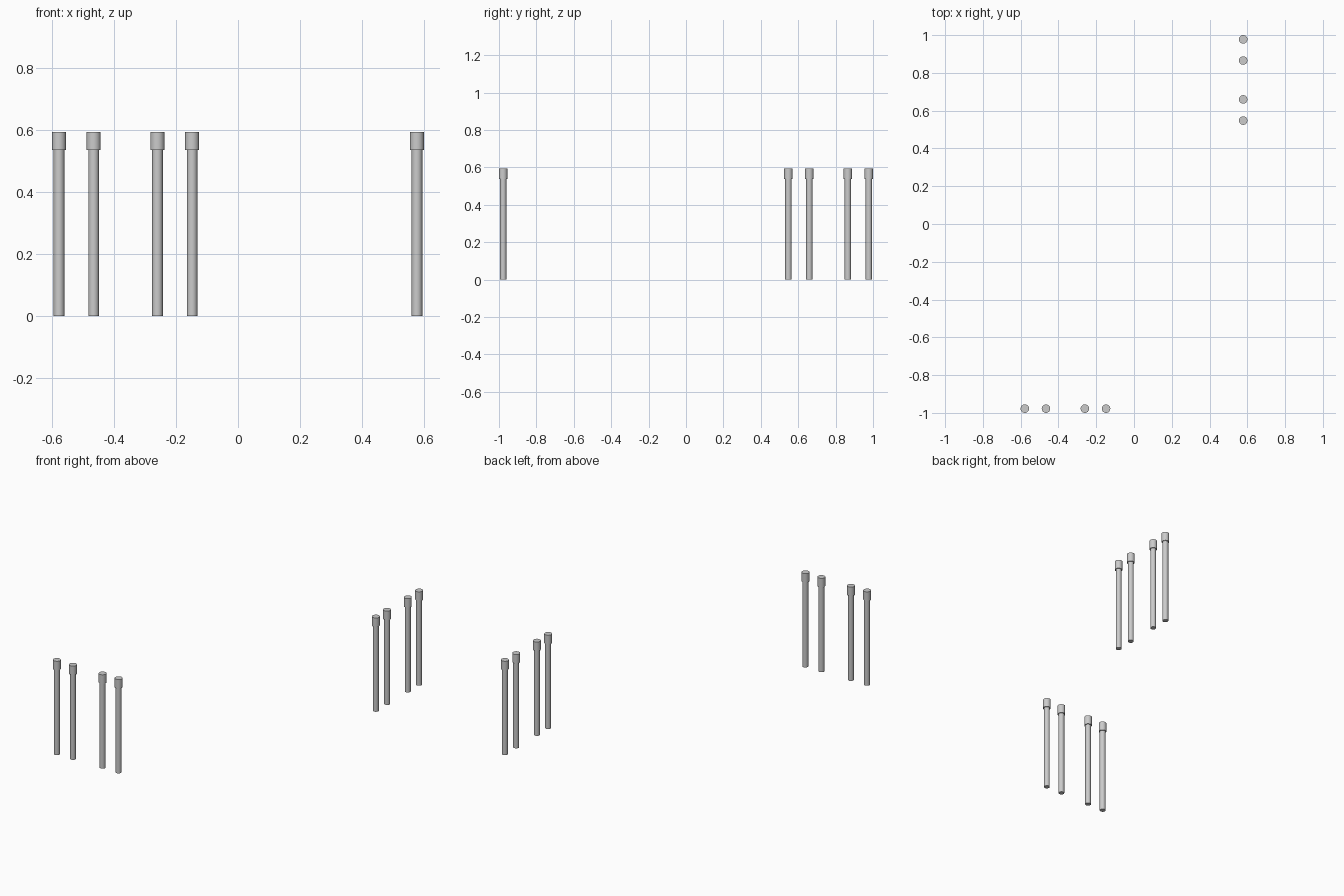
import bpy, bmesh, math

if "Cube" in bpy.data.objects:
    bpy.data.objects.remove(bpy.data.objects["Cube"])

SEG = 32
SHAFT_R, CAP_R = 0.017, 0.0225
CAP_Z, TOP_Z = 0.537, 0.594


def lathe(name, profile, x, y):
    """Revolve an (r, z) profile about a vertical axis and close both ends."""
    bm = bmesh.new()
    rings = [[bm.verts.new((r * math.cos(2 * math.pi * i / SEG),
                            r * math.sin(2 * math.pi * i / SEG), z))
              for i in range(SEG)] for r, z in profile]
    for a, b in zip(rings, rings[1:]):
        for i in range(SEG):
            j = (i + 1) % SEG
            bm.faces.new((a[i], a[j], b[j], b[i]))
    bm.faces.new(rings[0][::-1])
    bm.faces.new(rings[-1])
    mesh = bpy.data.meshes.new(name)
    bm.to_mesh(mesh)
    bm.free()
    ob = bpy.data.objects.new(name, mesh)
    ob.location = (x, y, 0)
    bpy.context.collection.objects.link(ob)
    bpy.ops.object.select_all(action='DESELECT')
    ob.select_set(True)
    bpy.context.view_layer.objects.active = ob
    bpy.ops.object.shade_smooth_by_angle(angle=math.radians(30))


# Posts: slim shaft widening into a collar at the top
post = [(SHAFT_R, 0), (SHAFT_R, CAP_Z), (CAP_R, CAP_Z), (CAP_R, TOP_Z)]

# Distances of the posts from the outer end of each row (two pairs)
steps = (0, 0.112, 0.318, 0.43)
for n, d in enumerate(steps, 1):
    lathe(f"front_post_{n}", post, -0.578 + d, -0.9775)   # row along x
    lathe(f"right_post_{n}", post, 0.578, 0.9775 - d)     # row along y
